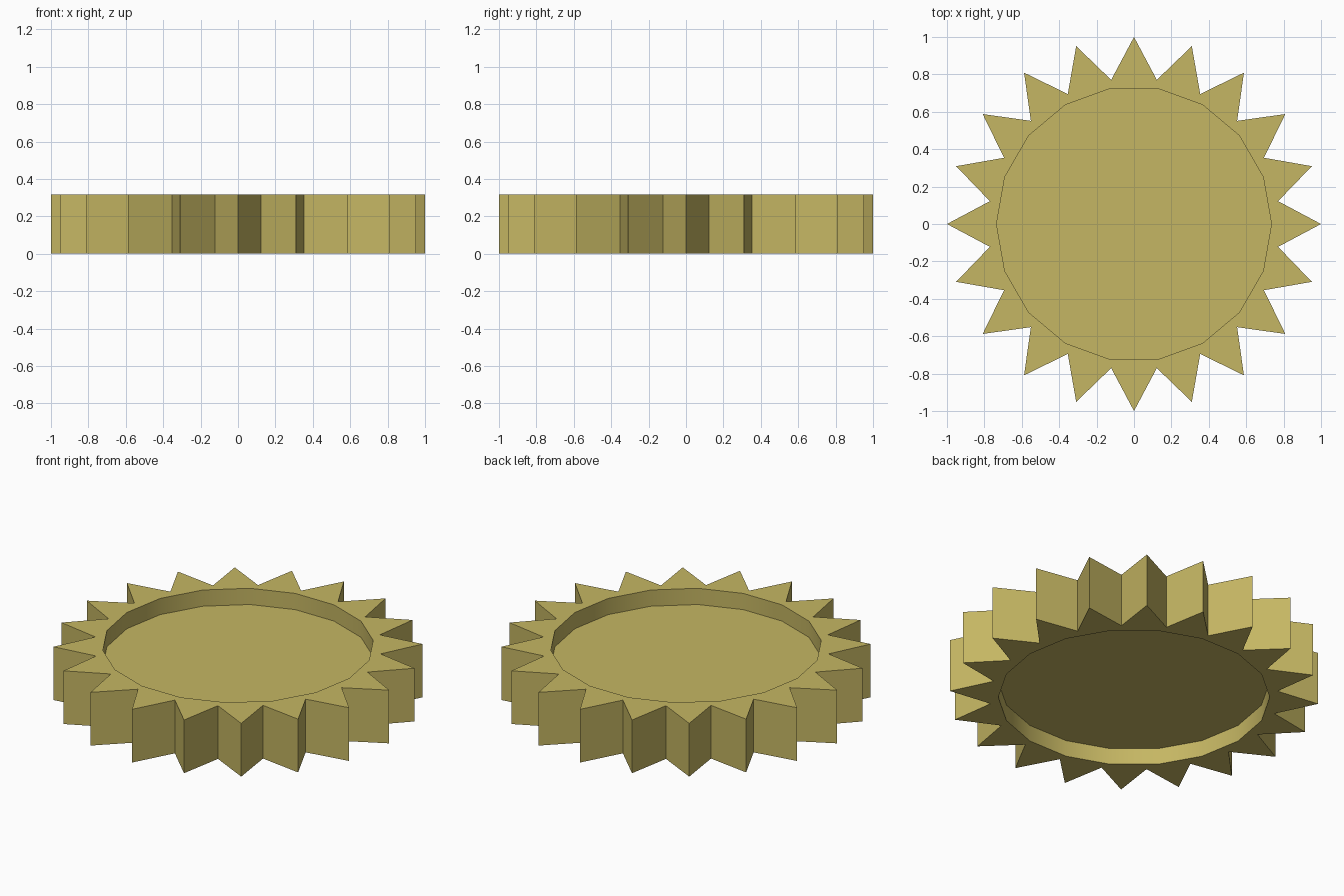
import bpy, bmesh, math

if "Cube" in bpy.data.objects:
    bpy.data.objects.remove(bpy.data.objects["Cube"])

TEETH, TIP, ROOT = 20, 1.0, 0.78
SIDES, BORE = 18, 0.735
HEIGHT, DEPTH = 0.318, 0.097

brass = bpy.data.materials.new("dull brass")
brass.diffuse_color = (0.56, 0.47, 0.125, 1)
brass.use_nodes = True
brass.node_tree.nodes["Principled BSDF"].inputs["Base Color"].default_value = brass.diffuse_color


def ring(bm, pts, z):
    vs = [bm.verts.new((x, y, z)) for x, y in pts]
    es = [bm.edges.new((vs[i], vs[(i + 1) % len(vs)])) for i in range(len(vs))]
    return vs, es


def walls(bm, a, b, smooth=False):
    for i in range(len(a)):
        j = (i + 1) % len(a)
        bm.faces.new((a[i], a[j], b[j], b[i])).smooth = smooth


def polar(r, a):
    return r * math.cos(a), r * math.sin(a)


star = [polar(ROOT if i % 2 else TIP, math.pi * i / TEETH) for i in range(2 * TEETH)]
circle = [polar(BORE, 2 * math.pi * i / SIDES) for i in range(SIDES)]

bm = bmesh.new()
outer = []
# Top and bottom rims, each with a round recess
for z, floor_z in ((0, DEPTH), (HEIGHT, HEIGHT - DEPTH)):
    tooth_v, tooth_e = ring(bm, star, z)
    rim_v, rim_e = ring(bm, circle, z)
    floor_v, _ = ring(bm, circle, floor_z)
    bmesh.ops.triangle_fill(bm, use_beauty=True, use_dissolve=False, edges=tooth_e + rim_e)
    walls(bm, rim_v, floor_v, smooth=True)
    bm.faces.new(floor_v)
    outer.append(tooth_v)
# Tooth flanks
walls(bm, outer[0], outer[1])
bmesh.ops.recalc_face_normals(bm, faces=bm.faces)
# Keep the recess corners crisp
for e in bm.edges:
    if len(e.link_faces) == 2 and e.calc_face_angle(0) > math.radians(35):
        e.smooth = False

mesh = bpy.data.meshes.new("gear_wheel")
bm.to_mesh(mesh)
bm.free()
mesh.materials.append(brass)
gear = bpy.data.objects.new("gear_wheel", mesh)
bpy.context.collection.objects.link(gear)
